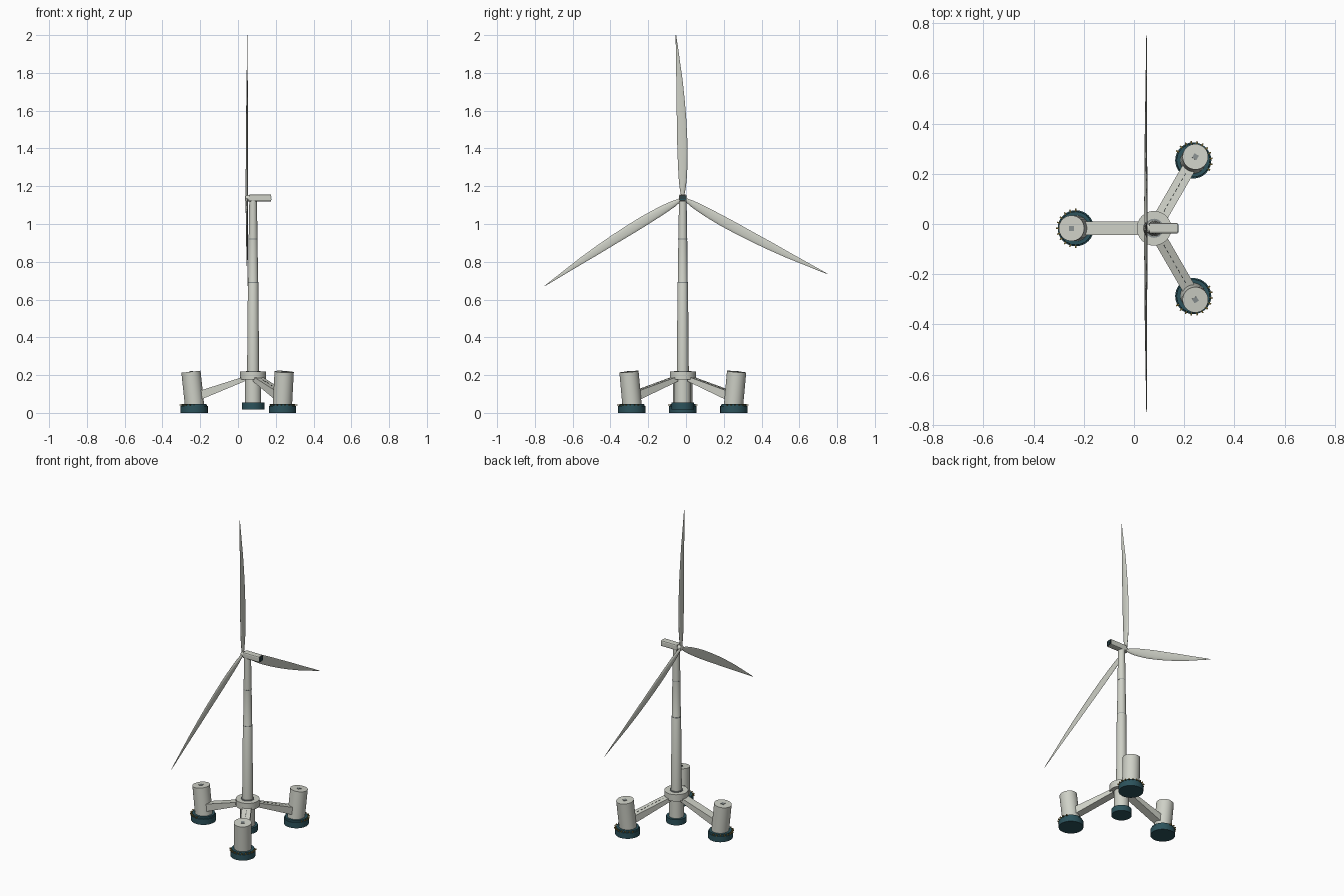
import bpy, bmesh, math
from mathutils import Vector, Matrix

if "Cube" in bpy.data.objects:
    bpy.data.objects.remove(bpy.data.objects["Cube"])

CX, CY = 0.08, -0.017            # tower axis
HUB = Vector((0.047, CY, 1.136))


def material(name, rgb):
    m = bpy.data.materials.new(name)
    m.diffuse_color = (*rgb, 1)
    m.use_nodes = True
    m.node_tree.nodes["Principled BSDF"].inputs["Base Color"].default_value = m.diffuse_color
    return m


PALE = material("pale grey", (0.62, 0.635, 0.57))
TEAL = material("dark teal", (0.025, 0.085, 0.105))
OCHRE = material("ochre", (0.25, 0.18, 0.04))
DARK = material("dark grey", (0.03, 0.035, 0.035))
STEEL = material("steel grey", (0.25, 0.28, 0.28))


def finish(name, bm, mat, smooth=True):
    bmesh.ops.recalc_face_normals(bm, faces=bm.faces[:])
    me = bpy.data.meshes.new(name)
    bm.to_mesh(me)
    bm.free()
    me.materials.append(mat)
    ob = bpy.data.objects.new(name, me)
    bpy.context.collection.objects.link(ob)
    if smooth:
        bpy.ops.object.select_all(action='DESELECT')
        ob.select_set(True)
        bpy.context.view_layer.objects.active = ob
        bpy.ops.object.shade_smooth_by_angle(angle=math.radians(35))
    return ob


def skin(rings):
    """Closed surface through equal-sized rings of points."""
    bm = bmesh.new()
    vs = [[bm.verts.new(p) for p in r] for r in rings]
    n = len(vs[0])
    for a, b in zip(vs, vs[1:]):
        for i in range(n):
            bm.faces.new((a[i], a[(i + 1) % n], b[(i + 1) % n], b[i]))
    bm.faces.new(vs[0][::-1])
    bm.faces.new(vs[-1])
    return bm


def turned(name, start, axis, profile, mat, n=32):
    """Round part: profile is (distance along axis, radius)."""
    q = Vector((0, 0, 1)).rotation_difference(Vector(axis))
    rings = [[Vector(start) + q @ Vector((r * math.cos(math.tau * i / n),
              r * math.sin(math.tau * i / n), h)) for i in range(n)]
             for h, r in profile]
    return finish(name, skin(rings), mat)


def box(name, mat, size, matrix, bevel=0):
    bm = bmesh.new()
    bmesh.ops.create_cube(bm, size=1)
    bmesh.ops.scale(bm, vec=size, verts=bm.verts[:])
    if bevel:
        edges = [e for e in bm.edges
                 if abs(e.verts[0].co.x - e.verts[1].co.x) > 1e-4]
        bmesh.ops.bevel(bm, geom=edges, offset=bevel, segments=2,
                        affect='EDGES', profile=0.5)
    bm.transform(matrix)
    return finish(name, bm, mat, False)


# Tower in three tapering sections with thin joint rings
UP = (0, 0, 1)
turned("tower", (CX, CY, 0.2), UP, [(0, 0.032), (0.488, 0.0275), (0.492, 0.026),
       (0.72, 0.0235), (0.93, 0.020)], PALE)
for z, r in ((0.69, 0.0276), (0.92, 0.0242)):
    turned("tower_joint", (CX, CY, z - 0.002), UP, [(0, r), (0.004, r)], STEEL)

# Central column, collar and foot
turned("centre_column", (CX, CY, 0.04), UP, [(0, 0.043), (0.15, 0.043)], PALE)
turned("collar", (CX, CY, 0.176), UP, [(0, 0.069), (0.043, 0.069)], PALE)
turned("tower_flange", (CX, CY, 0.215), UP, [(0, 0.038), (0.008, 0.038)], STEEL)
turned("centre_foot", (CX, CY, 0.018), UP, [(0, 0.059), (0.037, 0.059)], TEAL)

# Three outer floats with arms
for deg in (60, 180, 300):
    turn = Matrix.Translation((CX, CY, 0)) @ Matrix.Rotation(math.radians(deg), 4, 'Z')
    bottom, top = turn @ Vector((0.309, 0, 0.03)), turn @ Vector((0.329, 0, 0.218))
    axis = (top - bottom).normalized()
    length = (top - bottom).length
    turned("float", bottom, axis, [(0, 0.051), (length, 0.051)], PALE)
    lean = math.atan2(0.020, 0.188)
    tilt = turn @ Matrix.Translation((0.329, 0, 0.218)) @ Matrix.Rotation(lean, 4, 'Y')
    box("float_hatch", STEEL, (0.02, 0.02, 0.004), tilt @ Matrix.Translation((0, 0, 0.001)))

    # Foot with a stepped rim
    turned("float_foot", turn @ Vector((0.312, 0, 0)), UP,
           [(0, 0.072), (0.036, 0.072), (0.037, 0.067), (0.047, 0.066)], TEAL)
    # Fender teeth on the outward half of the foot
    for i in range(11):
        a = math.radians(-90 + 18 * i)
        m = (turn @ Matrix.Translation((0.312, 0, 0.042)) @ Matrix.Rotation(a, 4, 'Z')
             @ Matrix.Translation((0.071, 0, 0)))
        box("fender_tooth", OCHRE, (0.014, 0.006, 0.007), m)

    # Sloping arm, deeper at the float
    rings = []
    for r, z, h in ((0.045, 0.180, 0.013), (0.29, 0.090, 0.025)):
        rings.append([turn @ Vector((r, sy * 0.027, z + sz * h))
                      for sy, sz in ((-1, -1), (1, -1), (1, 1), (-1, 1))])
    finish("arm", skin(rings), PALE, False)

    # Broken line of slots along the two rear arms
    if deg != 180:
        slope = math.atan2(0.078, 0.245)
        for i in range(8):
            r = 0.085 + i * 0.023
            z = 0.193 - (r - 0.045) * 0.078 / 0.245
            m = turn @ Matrix.Translation((r, 0, z)) @ Matrix.Rotation(slope, 4, 'Y')
            box("arm_slot", DARK, (0.013, 0.003, 0.002), m)

# Nacelle with a louvred rear face
box("nacelle", PALE, (0.112, 0.042, 0.038),
    Matrix.Translation((0.118, CY, 1.138)), 0.008)
box("rear_grille", DARK, (0.003, 0.034, 0.032), Matrix.Translation((0.1745, CY, 1.138)), 0.006)
for k in (-1, 0, 1):
    box("grille_bar", TEAL, (0.002, 0.032, 0.005),
        Matrix.Translation((0.1765, CY, 1.138 + k * 0.009)))

# Hub with rounded nose
turned("hub", (0.068, CY, HUB.z), (-1, 0, 0),
       [(0, 0.017), (0.022, 0.018), (0.028, 0.015), (0.031, 0.008), (0.032, 0.002)], PALE, 24)

# Blades: (distance, leading edge, trailing edge, half thickness)
STATIONS = [(0.010, -0.008, 0.008, 0.007), (0.03, -0.011, 0.012, 0.007),
            (0.06, -0.015, 0.019, 0.007), (0.10, -0.017, 0.025, 0.007),
            (0.16, -0.018, 0.031, 0.006), (0.24, -0.018, 0.036, 0.006),
            (0.32, -0.017, 0.037, 0.005), (0.42, -0.014, 0.036, 0.005),
            (0.52, -0.012, 0.032, 0.004), (0.63, -0.008, 0.025, 0.003),
            (0.74, -0.005, 0.014, 0.002), (0.82, -0.003, 0.006, 0.0015),
            (0.866, -0.001, 0.001, 0.001)]
for b in range(3):
    a = math.radians(92.4 + 120 * b)
    along = Vector((0, math.cos(a), math.sin(a)))
    across = Vector((0, math.sin(a), -math.cos(a)))
    rings = []
    for d, lo, hi, t in STATIONS:
        mid, half = (lo + hi) / 2, (hi - lo) / 2
        bend = Vector((0.003 * (d / 0.866) ** 2, 0, 0))
        rings.append([HUB + bend + along * d
                      + across * (mid + half * math.cos(math.tau * i / 12))
                      + Vector((t * math.sin(math.tau * i / 12), 0, 0))
                      for i in range(12)])
    finish("blade", skin(rings), PALE)
